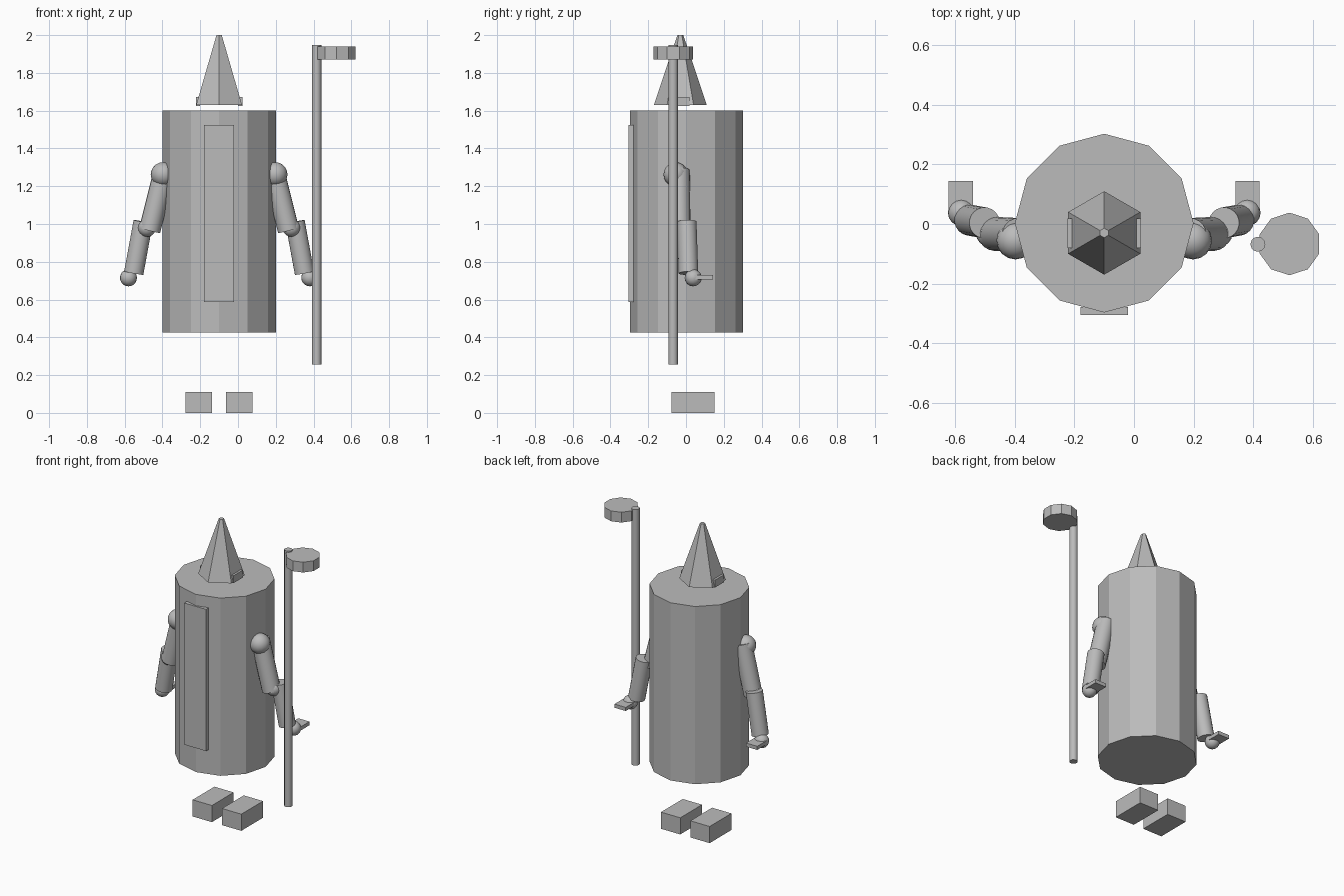
import bpy
from math import radians
from mathutils import Vector

cube = bpy.data.objects.get("Cube")
if cube:
    bpy.data.objects.remove(cube, do_unlink=True)

GREY = (0.5, 0.5, 0.5, 1)
mat = bpy.data.materials.new("plain grey")
mat.use_nodes = True
mat.diffuse_color = GREY
mat.node_tree.nodes["Principled BSDF"].inputs["Base Color"].default_value = GREY

MID = -0.1  # x of the figure's symmetry plane


def finish(name, smooth=False):
    ob = bpy.context.object
    ob.name = name
    ob.data.materials.append(mat)
    if smooth:
        bpy.ops.object.shade_smooth_by_angle(angle=radians(40))
    return ob


def box(name, low, high):
    low, high = Vector(low), Vector(high)
    bpy.ops.mesh.primitive_cube_add(size=1, location=(low + high) / 2)
    ob = bpy.context.object
    for v in ob.data.vertices:
        v.co *= high - low
    return finish(name)


def cone(name, x, y, z0, z1, r0, r1, sides, smooth=False):
    bpy.ops.mesh.primitive_cone_add(vertices=sides, radius1=r0, radius2=r1,
                                    depth=z1 - z0, location=(x, y, (z0 + z1) / 2))
    return finish(name, smooth)


def limb(name, a, b, radius):
    a, b = Vector(a), Vector(b)
    axis = b - a
    bpy.ops.mesh.primitive_cylinder_add(vertices=20, radius=radius, depth=axis.length,
                                        location=(a + b) / 2,
                                        rotation=axis.to_track_quat('Z', 'Y').to_euler())
    return finish(name, True)


def ball(name, centre, radius):
    bpy.ops.mesh.primitive_uv_sphere_add(segments=16, ring_count=10, radius=radius,
                                         location=centre)
    return finish(name, True)


# Body, front panel and pointed head
cone("body", MID, 0.003, 0.425, 1.6, 0.3, 0.3, 12)
box("front_panel", (MID - 0.08, -0.305, 0.588), (MID + 0.08, -0.278, 1.525))
cone("pointed_head", MID, -0.03, 1.63, 2.0, 0.14, 0.016, 6)

# Paired parts, placed outward from the symmetry plane
for side, s in (("left", 1), ("right", -1)):
    def at(out, y, z):
        return (MID + s * out, y, z)

    def pair_box(name, x0, x1, y0, y1, z0, z1):
        xs = sorted((MID + s * x0, MID + s * x1))
        box(f"{side}_{name}", (xs[0], y0, z0), (xs[1], y1, z1))

    pair_box("ear", 0.1, 0.123, -0.08, 0.018, 1.624, 1.673)
    pair_box("foot", 0.037, 0.178, -0.077, 0.15, 0, 0.11)
    ball(f"{side}_shoulder", at(0.298, -0.055, 1.263), 0.064)
    limb(f"{side}_upper_arm", at(0.288, -0.037, 1.285), at(0.368, -0.033, 0.965), 0.057)
    ball(f"{side}_elbow", at(0.383, -0.03, 0.98), 0.048)
    limb(f"{side}_forearm", at(0.402, 0.004, 1.012), at(0.452, 0.013, 0.74), 0.052)
    ball(f"{side}_hand", at(0.48, 0.038, 0.715), 0.045)
    pair_box("palm", 0.44, 0.522, 0.045, 0.144, 0.706, 0.73)

# Staff with a disc at the top
cone("staff_pole", 0.416, -0.068, 0.255, 1.948, 0.025, 0.025, 12, True)
cone("staff_disc", 0.522, -0.067, 1.872, 1.94, 0.105, 0.105, 10)
